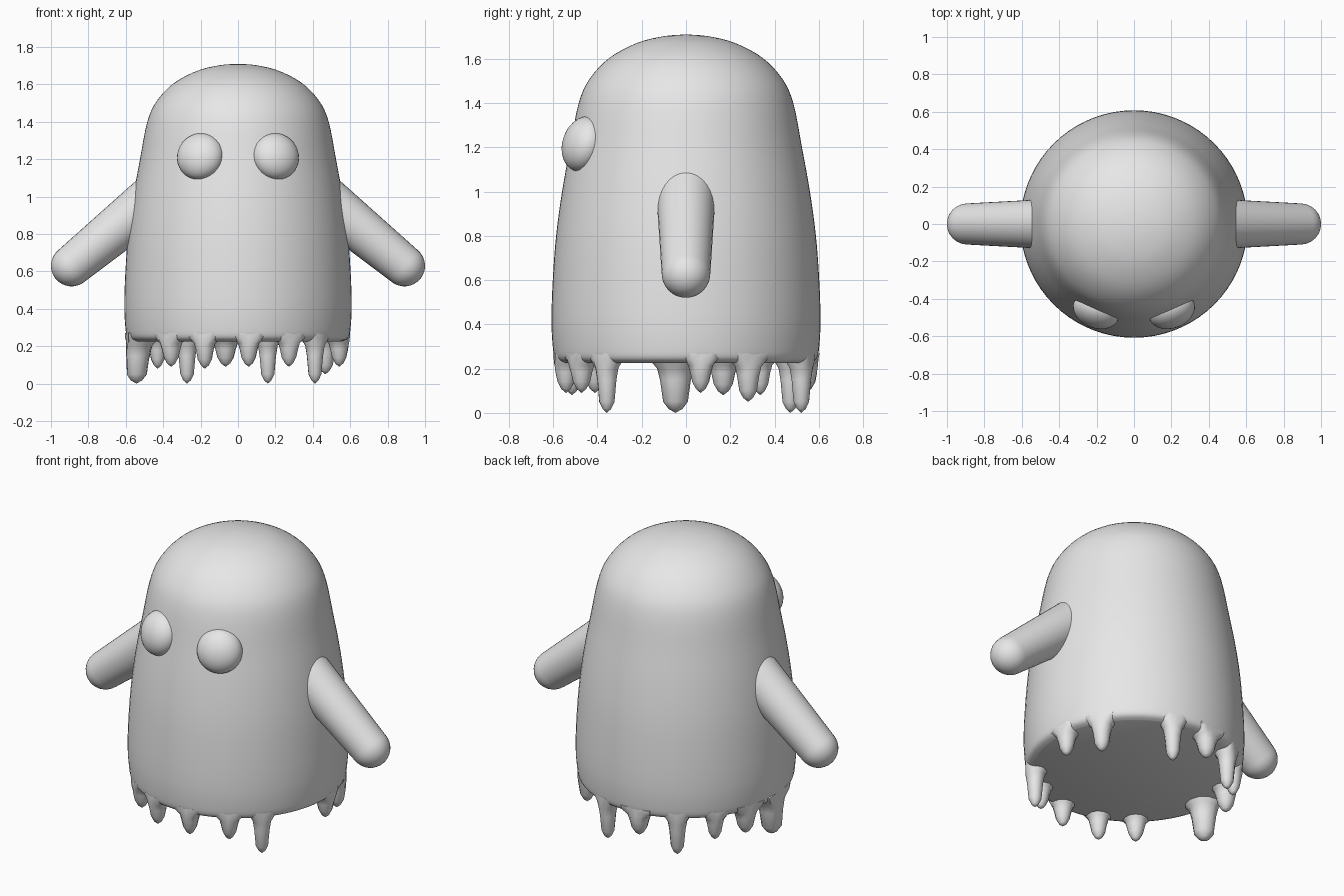
import bpy, bmesh, math
from mathutils import Matrix, Vector

if "Cube" in bpy.data.objects:
    bpy.data.objects.remove(bpy.data.objects["Cube"], do_unlink=True)

gray = bpy.data.materials.new("plain_gray")
gray.use_nodes = True
gray.diffuse_color = (0.8, 0.8, 0.8, 1)
gray.node_tree.nodes["Principled BSDF"].inputs["Base Color"].default_value = (0.8, 0.8, 0.8, 1)


def smooth_path(pts, steps=4):
    """Catmull-Rom curve through profile points."""
    p = [Vector(q) for q in pts]
    out = []
    for i in range(len(p) - 1):
        a, b, c, d = p[max(i - 1, 0)], p[i], p[i + 1], p[min(i + 2, len(p) - 1)]
        for k in range(steps):
            t = k / steps
            out.append(0.5 * (2 * b + (c - a) * t + (2 * a - 5 * b + 4 * c - d) * t * t
                              + (3 * b - a - 3 * c + d) * t ** 3))
    return out + [p[-1]]


def lathe(name, profile, segs, matrix=Matrix(), limit_x=None, angle=60):
    """Turn (radius, z) points around z; zero radius makes a pole."""
    bm = bmesh.new()
    rings = []
    for r, z in profile:
        if r < 1e-4:
            rings.append([bm.verts.new((0, 0, z))] * segs)
        else:
            rings.append([bm.verts.new((r * math.cos(math.tau * i / segs),
                                        r * math.sin(math.tau * i / segs), z)) for i in range(segs)])
    for low, high in zip(rings, rings[1:]):
        for i in range(segs):
            j = (i + 1) % segs
            quad = list(dict.fromkeys((low[i], low[j], high[j], high[i])))
            bm.faces.new(quad)
    for ring in (rings[0], rings[-1]):
        if len(set(ring)) > 1:
            bm.faces.new(ring)
    if limit_x is not None:
        for v in bm.verts:
            v.co.x = min(v.co.x, limit_x)
    bm.transform(matrix)
    bmesh.ops.recalc_face_normals(bm, faces=bm.faces)
    mesh = bpy.data.meshes.new(name)
    bm.to_mesh(mesh)
    bm.free()
    mesh.materials.append(gray)
    obj = bpy.data.objects.new(name, mesh)
    bpy.context.collection.objects.link(obj)
    bpy.ops.object.select_all(action="DESELECT")
    obj.select_set(True)
    bpy.context.view_layer.objects.active = obj
    bpy.ops.object.shade_smooth_by_angle(angle=math.radians(angle))
    return obj


# Body: domed sheet with a flat closed underside
body_side = smooth_path([(0.555, 0.225), (0.59, 0.245), (0.602, 0.3), (0.608, 0.42), (0.602, 0.6),
                         (0.587, 0.8), (0.56, 1.0), (0.524, 1.2), (0.485, 1.4), (0.435, 1.51),
                         (0.345, 1.605), (0.22, 1.672), (0.1, 1.702), (0, 1.71)])
lathe("body", [(0, 0.225)] + [tuple(p) for p in body_side], 72, angle=35)

# Drips hanging from the hem: angle from the front, tip height, half width
drips = [(-41, 0.09, 0.05), (-19, 0.08, 0.048), (6, 0.09, 0.048), (30, 0.09, 0.048),
         (49, 0, 0.044), (97, 0.09, 0.048), (121, 0.05, 0.05), (163, 0, 0.045),
         (187, 0.09, 0.055), (210, 0, 0.045), (232, 0.08, 0.045), (252, 0.08, 0.055),
         (275, 0, 0.07)]
RING = 0.545
for n, (angle, tip, half) in enumerate(drips, 1):
    drop = 0.24 - tip
    shape = [(0, tip), (half * 0.45, tip + 0.018), (half * 0.8, tip + 0.05),
             (half, tip + drop * 0.62), (half * 1.2, tip + drop * 0.84),
             (half * 1.75, 0.245), (half * 1.9, 0.27), (0, 0.29)]
    place = Matrix.Rotation(math.radians(angle - 90), 4, "Z") @ Matrix.Translation((RING, 0, 0))
    lathe(f"hem_drip_{n}", shape, 12, place, limit_x=0.052)

for side, label in ((1, "left"), (-1, "right")):
    # Arm: tapered capsule sloping out and down
    tip = Vector((side * 0.89, 0, 0.63))
    axis = Vector((side, 0, -0.82)).normalized()
    arm = [(0, -0.62), (0.136, -0.62)]
    arm += [(0.11 * math.cos(a), 0.11 * math.sin(a)) for a in
            (math.pi / 2 * k / 8 for k in range(9))]
    turn = Vector((0, 0, 1)).rotation_difference(axis).to_matrix().to_4x4()
    lathe(f"{label}_arm", arm, 32, Matrix.Translation(tip) @ turn)

    # Eye: flattened ball set into the face
    ball = [(0.128 * math.sin(math.pi * k / 16), -0.09 * math.cos(math.pi * k / 16))
            for k in range(17)]
    facing = Vector((side * 0.35, -0.9, 0.3)).normalized()
    turn = Vector((0, 0, 1)).rotation_difference(facing).to_matrix().to_4x4()
    lathe(f"{label}_eye", ball, 32, Matrix.Translation((side * 0.202, -0.463, 1.215)) @ turn)
